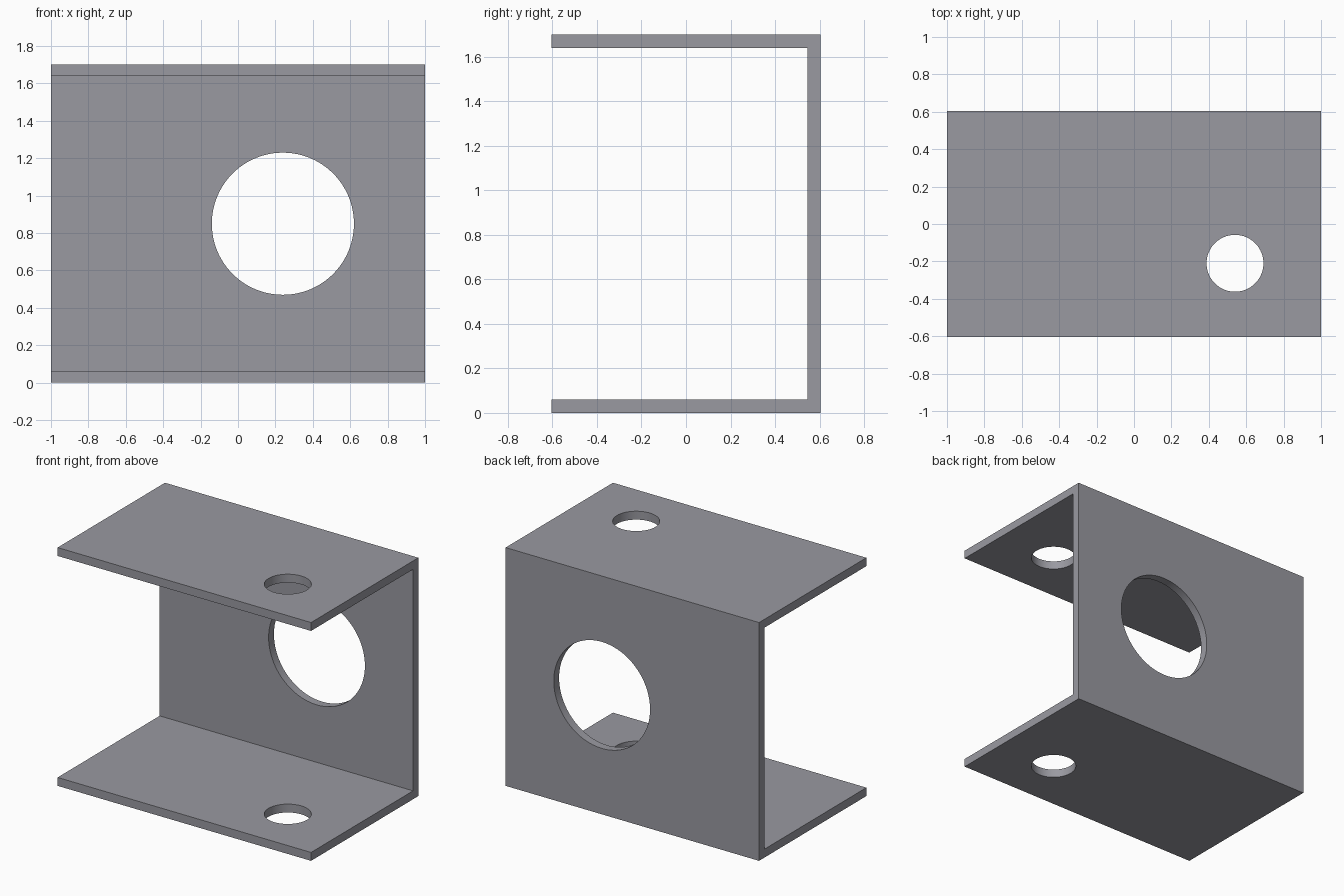
import bpy
import bmesh
import math
from mathutils import Matrix

default = bpy.data.objects.get("Cube")
if default:
    bpy.data.objects.remove(default, do_unlink=True)

LENGTH, DEPTH, HEIGHT, WALL = 2.0, 1.21, 1.70, 0.06


def make_object(name, bm):
    bmesh.ops.recalc_face_normals(bm, faces=bm.faces)
    mesh = bpy.data.meshes.new(name)
    bm.to_mesh(mesh)
    bm.free()
    obj = bpy.data.objects.new(name, mesh)
    bpy.context.collection.objects.link(obj)
    return obj


def make_cutter(name, centre, radius, length, rotation=Matrix()):
    bm = bmesh.new()
    bmesh.ops.create_cone(bm, cap_ends=True, segments=96, radius1=radius,
                          radius2=radius, depth=length,
                          matrix=Matrix.Translation(centre) @ rotation)
    return make_object(name, bm)


# Grey metal
metal = bpy.data.materials.new("grey_metal")
metal.use_nodes = True
colour = (0.32, 0.32, 0.355, 1)
metal.diffuse_color = colour
metal.node_tree.nodes["Principled BSDF"].inputs["Base Color"].default_value = colour

# Channel: C profile open to the front, extruded along its length
front, back = -DEPTH / 2, DEPTH / 2
inner = back - WALL
profile = [(front, 0), (back, 0), (back, HEIGHT), (front, HEIGHT),
           (front, HEIGHT - WALL), (inner, HEIGHT - WALL),
           (inner, WALL), (front, WALL)]
bm = bmesh.new()
face = bm.faces.new([bm.verts.new((-LENGTH / 2, y, z)) for y, z in profile])
extruded = bmesh.ops.extrude_face_region(bm, geom=[face])["geom"]
bmesh.ops.translate(bm, vec=(LENGTH, 0, 0),
                    verts=[v for v in extruded if isinstance(v, bmesh.types.BMVert)])
channel = make_object("channel_bracket", bm)
channel.data.materials.append(metal)

# Large hole through the back wall, small holes through both flanges
cutters = [
    make_cutter("wall_hole_cutter", (0.24, back, HEIGHT / 2), 0.38, 0.4,
                Matrix.Rotation(math.pi / 2, 4, "X")),
    make_cutter("flange_hole_cutter", (0.54, -0.21, HEIGHT / 2), 0.152, 2 * HEIGHT),
]
bpy.context.view_layer.objects.active = channel
for cutter in cutters:
    cut = channel.modifiers.new(cutter.name, "BOOLEAN")
    cut.operation = "DIFFERENCE"
    cut.solver = "EXACT"
    cut.object = cutter
    bpy.ops.object.modifier_apply(modifier=cut.name)
    bpy.data.objects.remove(cutter, do_unlink=True)

# Smooth hole walls, crisp edges
bpy.ops.object.select_all(action="DESELECT")
channel.select_set(True)
bpy.ops.object.shade_smooth_by_angle(angle=math.radians(30))
